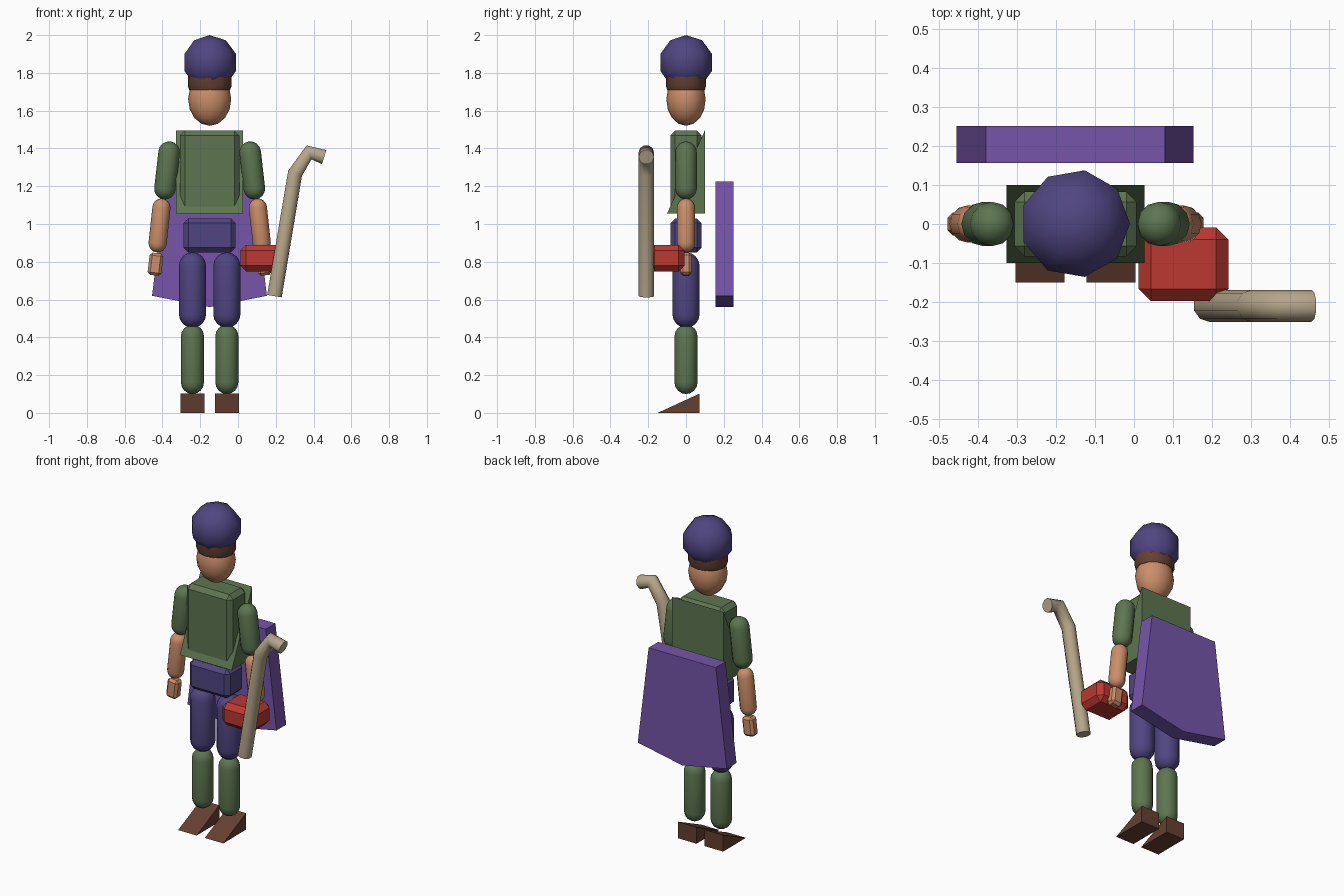
import bpy, bmesh
from math import sin, cos, pi, radians
from mathutils import Vector

if "Cube" in bpy.data.objects:
    bpy.data.objects.remove(bpy.data.objects["Cube"])

CX = -0.15  # centre line of the figure


def mat(name, rgb):
    m = bpy.data.materials.new(name)
    m.diffuse_color = (*rgb, 1)
    m.use_nodes = True
    m.node_tree.nodes["Principled BSDF"].inputs["Base Color"].default_value = m.diffuse_color
    return m


NAVY = mat("navy", (0.08, 0.06, 0.22))
GREEN = mat("green", (0.11, 0.18, 0.08))
SKIN = mat("skin", (0.60, 0.27, 0.14))
BROWN = mat("brown", (0.13, 0.05, 0.03))
RED = mat("red", (0.50, 0.04, 0.03))
WOOD = mat("wood", (0.46, 0.38, 0.25))
PURPLE = mat("purple", (0.18, 0.09, 0.40))


def finish(name, bm, material, smooth=None):
    bmesh.ops.recalc_face_normals(bm, faces=bm.faces)
    me = bpy.data.meshes.new(name)
    bm.to_mesh(me)
    bm.free()
    me.materials.append(material)
    ob = bpy.data.objects.new(name, me)
    bpy.context.collection.objects.link(ob)
    if smooth:
        bpy.ops.object.select_all(action='DESELECT')
        ob.select_set(True)
        bpy.context.view_layer.objects.active = ob
        bpy.ops.object.shade_smooth_by_angle(angle=radians(smooth))
    return ob


def lathe(name, profile, sides, material, smooth=65):
    bm = bmesh.new()
    vs = [bm.verts.new((r, 0, z)) for r, z in profile]
    es = [bm.edges.new(p) for p in zip(vs, vs[1:])]
    bmesh.ops.spin(bm, geom=vs + es, cent=(0, 0, 0), axis=(0, 0, 1),
                   angle=2 * pi, steps=sides)
    bmesh.ops.remove_doubles(bm, verts=bm.verts, dist=1e-5)
    return finish(name, bm, material, smooth)


def ball(name, centre, radii, sides, rings, material):
    prof = [(max(0.0, sin(pi * i / rings)) if 0 < i < rings else 0.0, cos(pi * i / rings))
            for i in range(rings + 1)]
    ob = lathe(name, prof, sides, material)
    ob.location, ob.scale = centre, radii
    return ob


def capsule(name, top, bottom, r, material, cap_steps=4):
    a, b = Vector(top), Vector(bottom)
    h = (a - b).length / 2 - r
    arc = [(r * sin(t), h + r * cos(t))
           for t in [pi / 2 * i / cap_steps for i in range(1, cap_steps + 1)]]
    prof = [(0, h + r)] + arc + [(x, -z) for x, z in reversed(arc)] + [(0, -h - r)]
    ob = lathe(name, prof, 12, material)
    ob.location = (a + b) / 2
    ob.rotation_euler = (a - b).to_track_quat('Z', 'Y').to_euler()
    return ob


def box(name, centre, size, bevel, material, tilt=0):
    bm = bmesh.new()
    bmesh.ops.create_cube(bm, size=1)
    bmesh.ops.scale(bm, vec=size, verts=bm.verts)
    bmesh.ops.bevel(bm, geom=bm.edges[:], offset=bevel, segments=1, affect='EDGES')
    ob = finish(name, bm, material)
    ob.location = centre
    ob.rotation_euler.y = tilt
    return ob


def prism(name, outline, axis, depth, material):
    """Extrude an outline along x (points are y,z) or along y (points are x,z)."""
    place = (lambda p, d: (d, *p)) if axis == 'x' else (lambda p, d: (p[0], d, p[1]))
    bm = bmesh.new()
    face = bm.faces.new([bm.verts.new(place(p, depth[0])) for p in outline])
    new = bmesh.ops.extrude_face_region(bm, geom=[face])["geom"]
    move = Vector(place((0, 0), depth[1] - depth[0]))
    bmesh.ops.translate(bm, vec=move, verts=[v for v in new if isinstance(v, bmesh.types.BMVert)])
    return finish(name, bm, material)


# head, hair and cap
ball("cap", (-0.151, 0.001, 1.855), (0.148, 0.146, 0.145), 9, 5, NAVY)
ball("head", (CX, 0, 1.66), (0.114, 0.104, 0.14), 12, 8, SKIN)
hair = lathe("hair", [(0, 1.78), (0.116, 1.78), (0.116, 1.73), (0.108, 1.71), (0, 1.71)],
             12, BROWN, 40)
hair.location.x, hair.scale.y = CX, 0.92

# torso: chamfered chest over a wedge-shaped tunic, then the pelvis
box("chest", (CX, 0, 1.278), (0.314, 0.166, 0.434), 0.026, GREEN)
prism("tunic_wedge", [(-0.1, 1.056), (0.1, 1.056), (0.1, 1.496)], 'x',
      (CX - 0.177, CX + 0.177), GREEN)
box("pelvis", (CX, 0, 0.94), (0.276, 0.164, 0.18), 0.025, NAVY)

# limbs, both sides
for side, s in (("left", 1), ("right", -1)):
    def at(dx, z):
        return (CX + s * dx, 0, z)
    capsule(side + "_upper_arm", at(0.208, 1.437), at(0.243, 1.13), 0.057, GREEN)
    capsule(side + "_forearm", at(0.250, 1.135), at(0.281, 0.85), 0.048, SKIN)
    box(side + "_hand", at(0.287, 0.787), (0.073, 0.06, 0.118), 0.014, SKIN, -s * 0.12)
    capsule(side + "_thigh", at(0.091, 0.85), at(0.091, 0.45), 0.072, NAVY)
    capsule(side + "_shin", at(0.091, 0.467), at(0.091, 0.10), 0.061, GREEN)
    x = CX + s * 0.091
    prism(side + "_shoe", [(-0.15, 0), (0.072, 0), (0.072, 0.102)], 'x',
          (x - 0.063, x + 0.063), BROWN)

# cape hanging behind
prism("cape", [(-0.38, 1.225), (0.079, 1.225), (0.153, 0.62), (CX, 0.56), (-0.455, 0.62)],
      'y', (0.157, 0.252), PURPLE)

# carried pouch
box("pouch", (0.127, -0.103, 0.819), (0.230, 0.189, 0.142), 0.031, RED)

# crooked staff: swept tube
cu = bpy.data.curves.new("staff", 'CURVE')
cu.dimensions = '3D'
cu.bevel_depth = 0.041
cu.bevel_resolution = 3
cu.use_fill_caps = True
path = [(0.193, 0.618), (0.302, 1.268), (0.376, 1.379), (0.456, 1.354)]
sp = cu.splines.new('POLY')
sp.points.add(len(path) - 1)
for p, (x, z) in zip(sp.points, path):
    p.co = (x, -0.21, z, 1)
sp.use_smooth = True
cu.materials.append(WOOD)
staff = bpy.data.objects.new("staff", cu)
bpy.context.collection.objects.link(staff)
